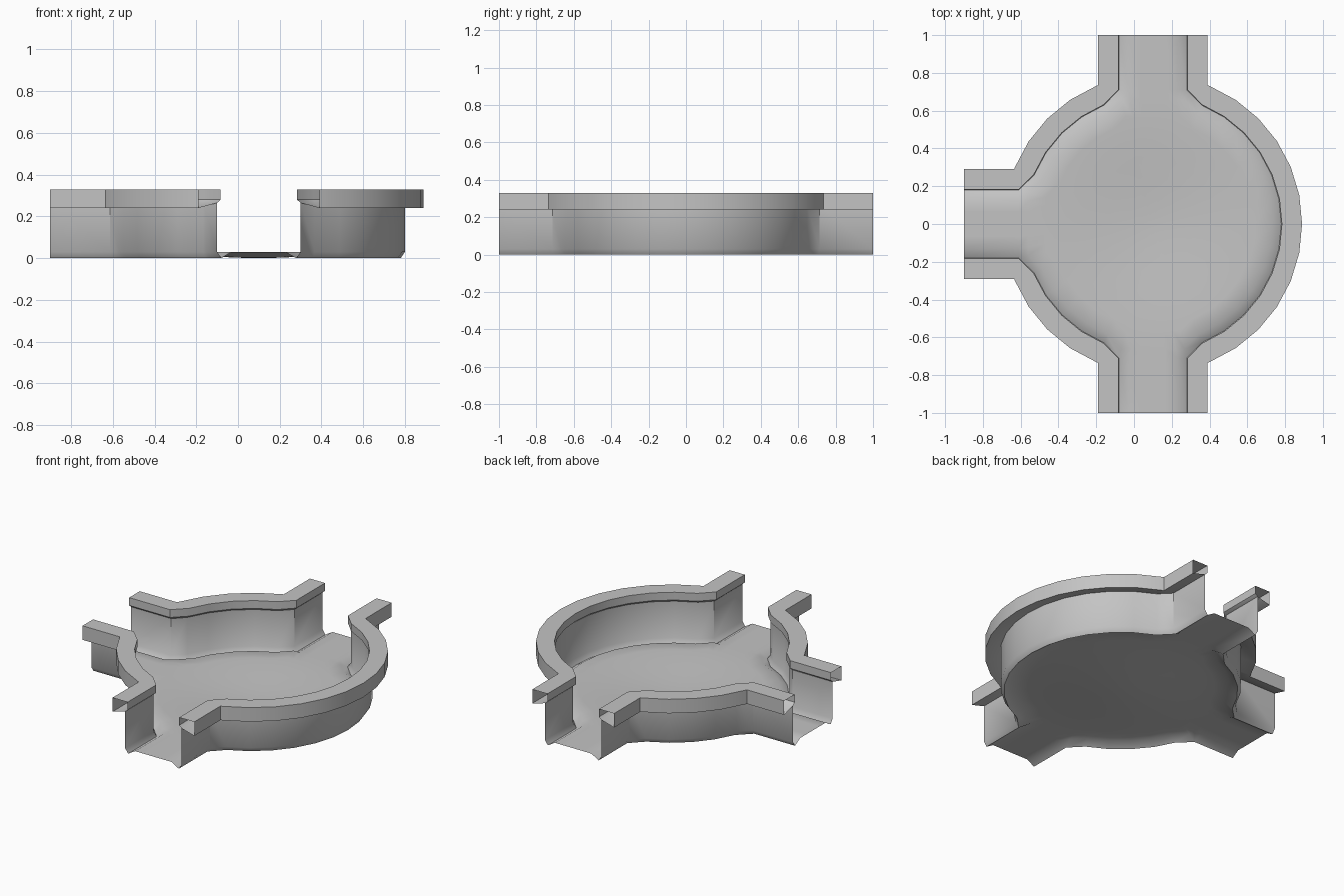
import bpy
import bmesh
from math import atan2, radians, pi
from mathutils import Vector, Matrix

CENTRE = Vector((0.1, 0.0))
ARMS = (-90, 180, 90)
HALF, CORNER, REACH = 0.18, 0.71, 1.0      # channel half width, mouth, arm end
R_IN, R_OUT, OUT = 0.68, 0.79, 0.11        # basin radius, coping radius, coping width
RISE = 0.03                                # floor height at the rim
MOUTH = atan2(0.26, 0.63)                  # half angle of an arm opening

if "Cube" in bpy.data.objects:
    bpy.data.objects.remove(bpy.data.objects["Cube"])

grey = bpy.data.materials.new("concrete_grey")
grey.use_nodes = True
colour = (0.55, 0.55, 0.55, 1)
grey.diffuse_color = colour
grey.node_tree.nodes["Principled BSDF"].inputs["Base Color"].default_value = colour


def turn(angle, along, across):
    """Point in the frame of an arm pointing at the given angle."""
    return Matrix.Rotation(angle, 2) @ Vector((along, across))


def wall_run(a, b, steps):
    """Inner and outer points of a wall going clockwise from arm a to arm b."""
    a, b = radians(a), radians(b)
    ends = lambda ang, s: [
        (turn(ang, REACH, s * HALF), turn(ang, REACH, s * (HALF + OUT))),
        (turn(ang, CORNER, s * HALF), turn(ang, 0.735, s * (HALF + OUT)))]
    run = ends(a, -1)
    for i in range(steps + 1):
        t = a - MOUTH + (b - a + 2 * MOUTH) * i / steps
        run.append((turn(t, R_IN, 0), turn(t, R_OUT, 0)))
    return run + ends(b, 1)[::-1]


def finish(name, bm):
    bmesh.ops.remove_doubles(bm, verts=bm.verts, dist=0.0005)
    mesh = bpy.data.meshes.new(name)
    bm.to_mesh(mesh)
    bm.free()
    mesh.materials.append(grey)
    obj = bpy.data.objects.new(name, mesh)
    bpy.context.collection.objects.link(obj)
    bpy.ops.object.select_all(action='DESELECT')
    obj.select_set(True)
    bpy.context.view_layer.objects.active = obj
    bpy.ops.object.shade_smooth_by_angle(angle=radians(40))


def place(bm, p, z):
    return bm.verts.new((p.x + CENTRE.x, p.y + CENTRE.y, z))


def skin(bm, rows):
    for r0, r1 in zip(rows, rows[1:]):
        for k in range(len(r0) - 1):
            bm.faces.new((r0[k], r1[k], r1[k + 1], r0[k + 1]))


def sweep(name, run, section):
    """Carry a section of (outward distance, height) along a wall run."""
    bm = bmesh.new()
    skin(bm, [[place(bm, p.lerp(q, d / OUT), z) for d, z in section] for p, q in run])
    finish(name, bm)


wall_section = [(0, 0), (0.02, 0.03), (0.02, 0.265)]
coping_section = [(0.02, 0.265), (0.003, 0.28), (0.003, 0.33),
                  (OUT, 0.33), (OUT, 0.24), (0.02, 0.265)]

# Walls and their copings
runs = {"left": wall_run(90, -90, 12),
        "front_right": wall_run(270, 180, 4),
        "back_right": wall_run(180, 90, 4)}
for side, run in runs.items():
    sweep(side + "_wall", run, wall_section)
    sweep(side + "_coping", run, coping_section)

# Channel floors, raised between two gutters
floor = bmesh.new()
across = [HALF, 0.13, 0.065, 0, -0.065, -0.13, -HALF]
lift = lambda c: 0 if abs(c) == HALF else RISE
for arm in ARMS:
    skin(floor, [[place(floor, turn(radians(arm), along, c), lift(c)) for c in across]
                 for along in (REACH, CORNER)])

# Basin floor: gutter at the wall, then a shallow bowl
rim = []
for run, arm in zip(runs.values(), ARMS):
    rim += [(p, 0) for p, _ in run[1:-1]]
    rim += [(turn(radians(arm), CORNER, c), lift(c)) for c in across[1:-1]]
rim.append(rim[0])


def bowl(r):
    t = min(1, r / 0.63)
    return RISE * t * t * (3 - 2 * t)


rings = [[place(floor, p, z) for p, z in rim]]
for s in (0.93, 0.8, 0.65, 0.5, 0.35, 0.2, 0.08, 0):
    rings.append([place(floor, p * s, bowl(p.length * s)) for p, _ in rim])
skin(floor, rings)
bmesh.ops.remove_doubles(floor, verts=floor.verts, dist=0.0005)
bmesh.ops.recalc_face_normals(floor, faces=floor.faces)
if sum(f.normal.z * f.calc_area() for f in floor.faces) < 0:
    bmesh.ops.reverse_faces(floor, faces=floor.faces)
finish("floor", floor)
